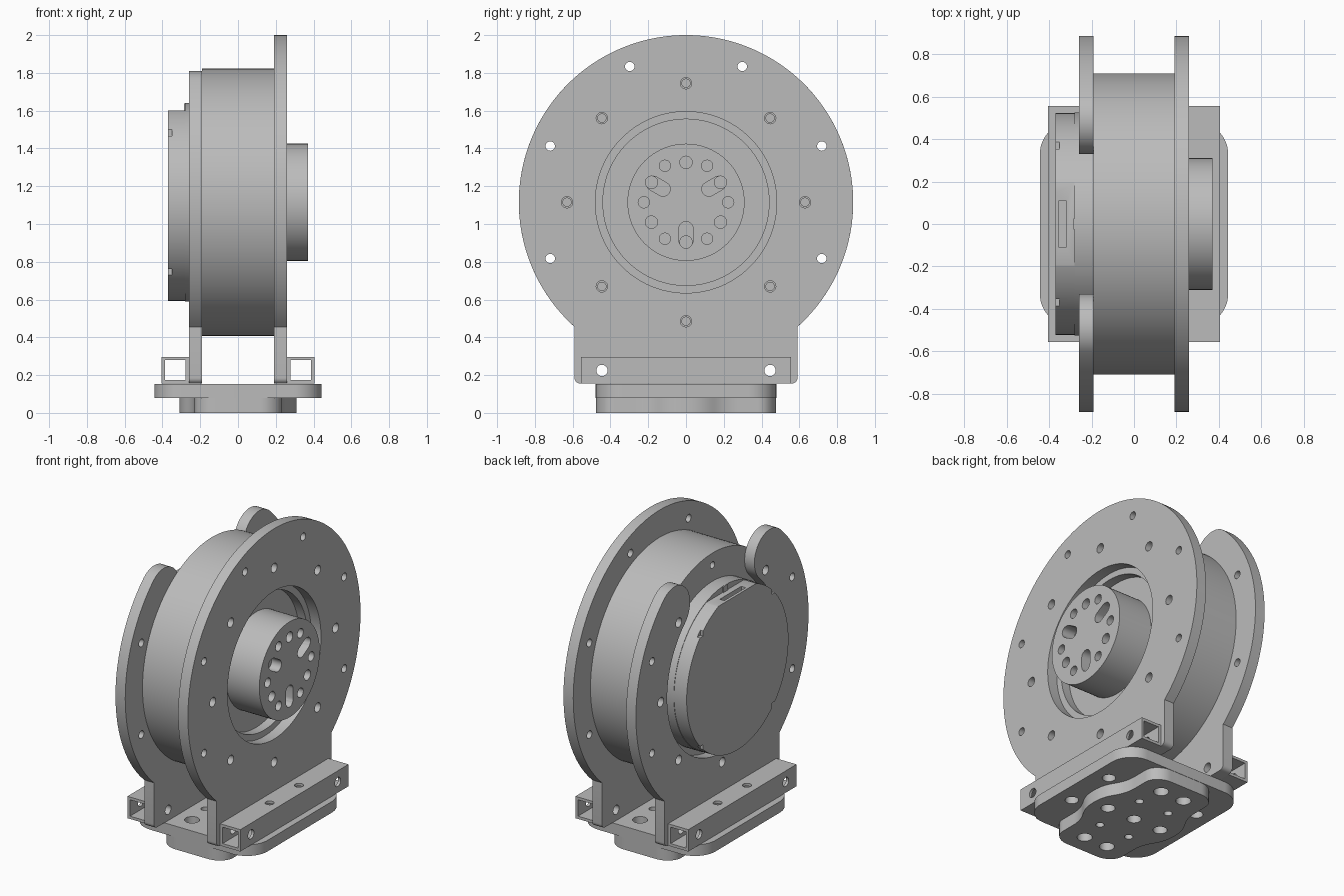
import bpy, bmesh
from math import sin, cos, radians, hypot
from mathutils import Vector

cube = bpy.data.objects.get("Cube")
if cube:
    bpy.data.objects.remove(cube)

grey = bpy.data.materials.new("machined_grey")
grey.use_nodes = True
grey.diffuse_color = (0.5, 0.5, 0.5, 1)
grey.node_tree.nodes["Principled BSDF"].inputs["Base Color"].default_value = (0.5, 0.5, 0.5, 1)

AXIS_Z = 1.115      # height of the actuator axis
PLATE_R = 0.885
parts = []


def polar(r, deg, c=(0, 0)):
    return (c[0] + r * cos(radians(deg)), c[1] + r * sin(radians(deg)))


def arc(c, r, a0, a1, n=24):
    return [polar(r, a0 + (a1 - a0) * i / n, c) for i in range(n + 1)]


def circle(c, r, n=24):
    return arc(c, r, 0, 360, n)[:-1]


def rounded(points, r, n=8):
    """Replace each corner of a polygon by a smooth curve."""
    out = []
    for i, p in enumerate(points):
        p = Vector(p)
        d0 = (Vector(points[i - 1]) - p)
        d1 = (Vector(points[(i + 1) % len(points)]) - p)
        k = min(r, d0.length * 0.48, d1.length * 0.48)
        a, b = p + d0.normalized() * k, p + d1.normalized() * k
        for j in range(n + 1):
            t = j / n
            out.append(tuple(a * (1 - t) ** 2 + p * 2 * t * (1 - t) + b * t * t))
    return out


def box(u0, u1, v0, v1):
    return [(u0, v0), (u1, v0), (u1, v1), (u0, v1)]


def slot(r0, r1, w, deg):
    """Radial slot with round ends."""
    return arc(polar(r1, deg), w, deg - 90, deg + 90, 12) + \
        arc(polar(r0, deg), w, deg + 90, deg + 270, 12)


def place(u, v, w, axis):
    return {"x": (w, u, v), "y": (u, w, v), "z": (u, v, w)}[axis]


def solid(name, prisms):
    """Object from prisms, each (outline, axis, start, end)."""
    bm = bmesh.new()
    for pts, axis, a, b in prisms:
        lo = [bm.verts.new(place(u, v, a, axis)) for u, v in pts]
        hi = [bm.verts.new(place(u, v, b, axis)) for u, v in pts]
        faces = [bm.faces.new(lo), bm.faces.new(hi[::-1])]
        for i in range(len(pts)):
            j = (i + 1) % len(pts)
            faces.append(bm.faces.new((lo[j], lo[i], hi[i], hi[j])))
        bmesh.ops.recalc_face_normals(bm, faces=faces)
    mesh = bpy.data.meshes.new(name)
    bm.to_mesh(mesh)
    bm.free()
    mesh.materials.append(grey)
    ob = bpy.data.objects.new(name, mesh)
    bpy.context.collection.objects.link(ob)
    return ob


def part(name, body, cuts=()):
    ob = solid(name, [body])
    if cuts:
        cutter = solid(name + "_cutter", cuts)
        cutter.hide_render = True
        mod = ob.modifiers.new("holes", "BOOLEAN")
        mod.operation, mod.solver, mod.object = "DIFFERENCE", "EXACT", cutter
        mod.use_self = True
        bpy.context.view_layer.update()
        mesh = bpy.data.meshes.new_from_object(
            ob.evaluated_get(bpy.context.evaluated_depsgraph_get()))
        ob.modifiers.clear()
        ob.data = mesh
        mesh.name = name
        bpy.data.objects.remove(cutter)
    parts.append(ob)
    return ob


def around(outline):
    """Shift an outline from the actuator axis to its height."""
    return [(u, v + AXIS_Z) for u, v in outline]


# Shared bracket outline: round shoulders dropping into a straight foot
FOOT_Y, FOOT_Z = 0.59, 0.155 - AXIS_Z
SHOULDER = 48.2
CORNER = 0.03
foot = arc((-FOOT_Y + CORNER, FOOT_Z + CORNER), CORNER, 180, 270, 6) + \
    arc((FOOT_Y - CORNER, FOOT_Z + CORNER), CORNER, 270, 360, 6)

bolts = [polar(0.63, 45 * k) for k in range(8)]
rim_holes = [polar(0.778, a) for a in (-22.5, 22.5, 67.5, 112.5, 157.5, 202.5)]
foot_holes = [(s * 0.445, 0.225 - AXIS_Z) for s in (-1, 1)]


def drill(points, r, a, b):
    return [(around(circle(p, r, 20)), "x", a, b) for p in points]


# Full round bracket
outline = arc((0, 0), PLATE_R, -SHOULDER, 180 + SHOULDER, 120) + foot
part("round_bracket", (around(outline), "x", 0.19, 0.26),
     [(around(circle((0, 0), 0.48, 96)), "x", 0.1, 0.4)]
     + drill(bolts, 0.03, 0.1, 0.4) + drill(rim_holes, 0.025, 0.1, 0.4)
     + drill(foot_holes, 0.03, 0.1, 0.4))

# Open bracket with two curved arms and round tips
TIP, TIP_R, INNER = 47.5, 0.16, 0.565
MID = PLATE_R - TIP_R
outline = (arc((0, 0), PLATE_R, -SHOULDER, TIP, 60)
           + arc(polar(MID, TIP), TIP_R, TIP, TIP + 180)[1:-1]
           + arc((0, 0), INNER, TIP, -180 - TIP, 90)
           + arc(polar(MID, 180 - TIP), TIP_R, -TIP, 180 - TIP)[1:-1]
           + arc((0, 0), PLATE_R, 180 - TIP, 180 + SHOULDER, 60) + foot)
part("open_bracket", (around(outline), "x", -0.26, -0.19),
     drill([b for b in bolts if b[1] < 0.6], 0.03, -0.4, -0.1)
     + drill([h for h in rim_holes if h[1] < 0.6], 0.025, -0.4, -0.1)
     + drill(foot_holes, 0.03, -0.4, -0.1))

# Motor drum, recessed around the output hub
part("motor_drum", (around(circle((0, 0), 0.708, 128)), "x", -0.19, 0.19),
     [(around(circle((0, 0), 0.44, 96)), "x", 0.13, 0.3)]
     + drill(bolts, 0.022, 0.1, 0.3) + drill(bolts, 0.022, -0.3, -0.1))

# Output hub with bolt circle, dowel holes and slots
part("output_hub", (around(circle((0, 0), 0.31, 96)), "x", 0.1, 0.37),
     drill([polar(0.223, 60 * k) for k in range(6)], 0.03, 0.29, 0.5)
     + drill([polar(0.211, 30 + 60 * k) for k in range(6)], 0.033, 0.28, 0.5)
     + [(around(slot(0.14, 0.2, 0.038, a)), "x", 0.3, 0.5) for a in (30, 150, 270)])

# Rear cover: base ring, then a cap flattened on top with clip notches
part("cover_ring", (around(circle((0, 0), 0.525, 96)), "x", -0.28, -0.15))
notches = []
for sy in (-1, 1):
    for sz in (-1, 1):
        c = (sy * 0.375, sz * 0.375)
        notches.append((around(box(c[0] - 0.023, c[0] + 0.023, c[1] - 0.023, c[1] + 0.023)),
                        "x", -0.5, -0.35))
part("cover_cap", (around(circle((0, 0), 0.522, 96)), "x", -0.37, -0.27),
     notches + [(around(box(-0.4, 0.4, 0.485, 0.7)), "x", -0.5, -0.28),
                (around(box(-0.11, 0.11, 0.455, 0.6)), "x", -0.352, -0.32)])
part("cable_tab", (around(box(-0.025, 0.025, 0.47, 0.524)), "x", -0.285, -0.24))

# Square tubes along the bracket feet
for side, s in (("left", 1), ("right", -1)):
    x0, x1 = sorted((s * 0.26, s * 0.405))
    xm = (x0 + x1) / 2
    part(side + "_square_tube", (box(x0, x1, 0.155, 0.297), "y", -0.555, 0.555),
         [(box(x0 + 0.018, x1 - 0.018, 0.173, 0.279), "y", -0.7, 0.7)]
         + drill(foot_holes, 0.03, x0 - 0.1, x1 + 0.1)
         + [(circle((xm, y), 0.027, 20), "z", 0.1, 0.4) for y in (-0.15, 0.15)])


# Base: rounded flange over a lobed mounting pad, drilled together
def four(x, y, r):
    return [(circle((sx * x, sy * y), r), "z", -0.1, 0.3) for sx in (-1, 1) for sy in (-1, 1)]


inner = four(0.11, 0.18, 0.025) + four(0.085, 0.35, 0.045) + \
    [(circle((x, 0), 0.042), "z", -0.1, 0.3) for x in (-0.2, 0, 0.2)]
flange = []
for i, (sx, sy) in enumerate(((1, 1), (-1, 1), (-1, -1), (1, -1))):
    flange += arc((sx * 0.295, sy * 0.33), 0.148, 90 * i, 90 * i + 90, 16)
part("base_flange", (flange, "z", 0.08, 0.152), inner + four(0.335, 0.17, 0.04))

quarter = [(0.31, 0.08), (0.23, 0.21), (0.23, 0.42), (0.16, 0.476)]
half = [(x, -y) for x, y in quarter[::-1]] + quarter
pad = half + [(-x, -y) for x, y in half]
part("mounting_pad", (rounded(pad, 0.07), "z", 0, 0.08), inner)

# Smooth curved walls, keep machined edges crisp
bpy.ops.object.select_all(action="DESELECT")
for ob in parts:
    ob.select_set(True)
bpy.context.view_layer.objects.active = parts[0]
bpy.ops.object.shade_smooth_by_angle(angle=radians(30))
